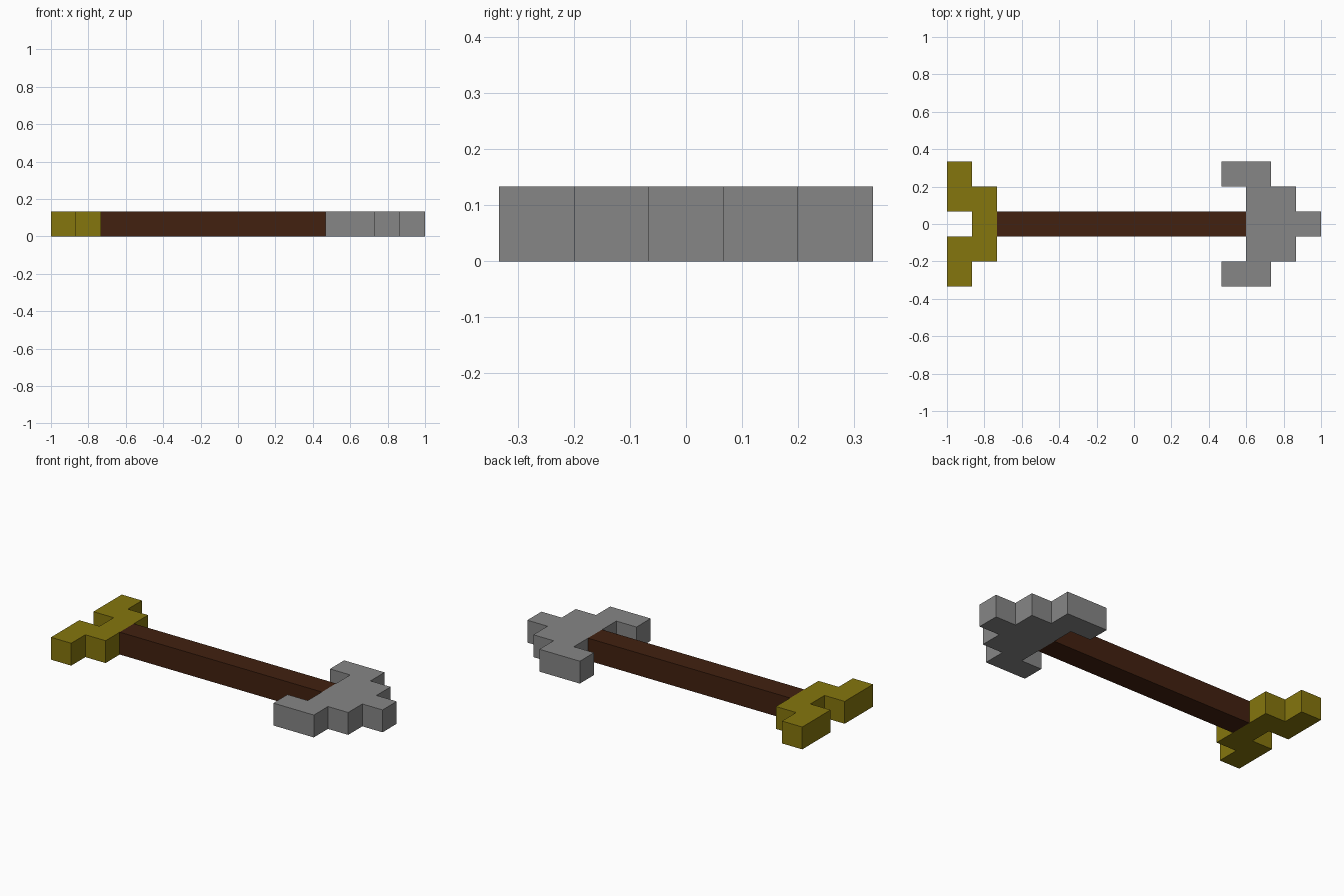
import bpy
import bmesh

cube = bpy.data.objects.get("Cube")
if cube:
    bpy.data.objects.remove(cube, do_unlink=True)

U = 2 / 15  # one grid block; the arrow is 15 blocks long


def make_material(name, rgb):
    mat = bpy.data.materials.new(name)
    mat.use_nodes = True
    color = (*rgb, 1.0)
    mat.diffuse_color = color
    mat.node_tree.nodes["Principled BSDF"].inputs["Base Color"].default_value = color
    return mat


def make_slab(name, half_outline, mat):
    """Mirror a half outline (in blocks, +y side) and extrude it one block up."""
    outline = half_outline + [(x, -y) for x, y in reversed(half_outline)]
    bm = bmesh.new()
    base = bm.faces.new([bm.verts.new((x * U, y * U, 0)) for x, y in outline])
    top = bmesh.ops.extrude_face_region(bm, geom=[base], use_keep_orig=True)["geom"]
    verts = [v for v in top if isinstance(v, bmesh.types.BMVert)]
    bmesh.ops.translate(bm, verts=verts, vec=(0, 0, U))
    bmesh.ops.recalc_face_normals(bm, faces=bm.faces)
    mesh = bpy.data.meshes.new(name)
    bm.to_mesh(mesh)
    bm.free()
    mesh.materials.append(mat)
    obj = bpy.data.objects.new(name, mesh)
    bpy.context.collection.objects.link(obj)
    return obj


stone = make_material("stone grey", (0.24, 0.24, 0.24))
wood = make_material("dark brown wood", (0.054, 0.015, 0.005))
feather = make_material("olive yellow", (0.235, 0.18, 0.004))

# Straight square shaft
make_slab("shaft", [(-5.5, 0.5), (4.5, 0.5)], wood)

# Stepped head with two swept-back barbs
make_slab("arrow_head", [
    (4.5, 1.5), (3.5, 1.5), (3.5, 2.5), (5.5, 2.5),
    (5.5, 1.5), (6.5, 1.5), (6.5, 0.5), (7.5, 0.5)], stone)

# Forked fletching at the tail
make_slab("fletching", [
    (-6.5, 0.5), (-7.5, 0.5), (-7.5, 2.5), (-6.5, 2.5),
    (-6.5, 1.5), (-5.5, 1.5)], feather)
